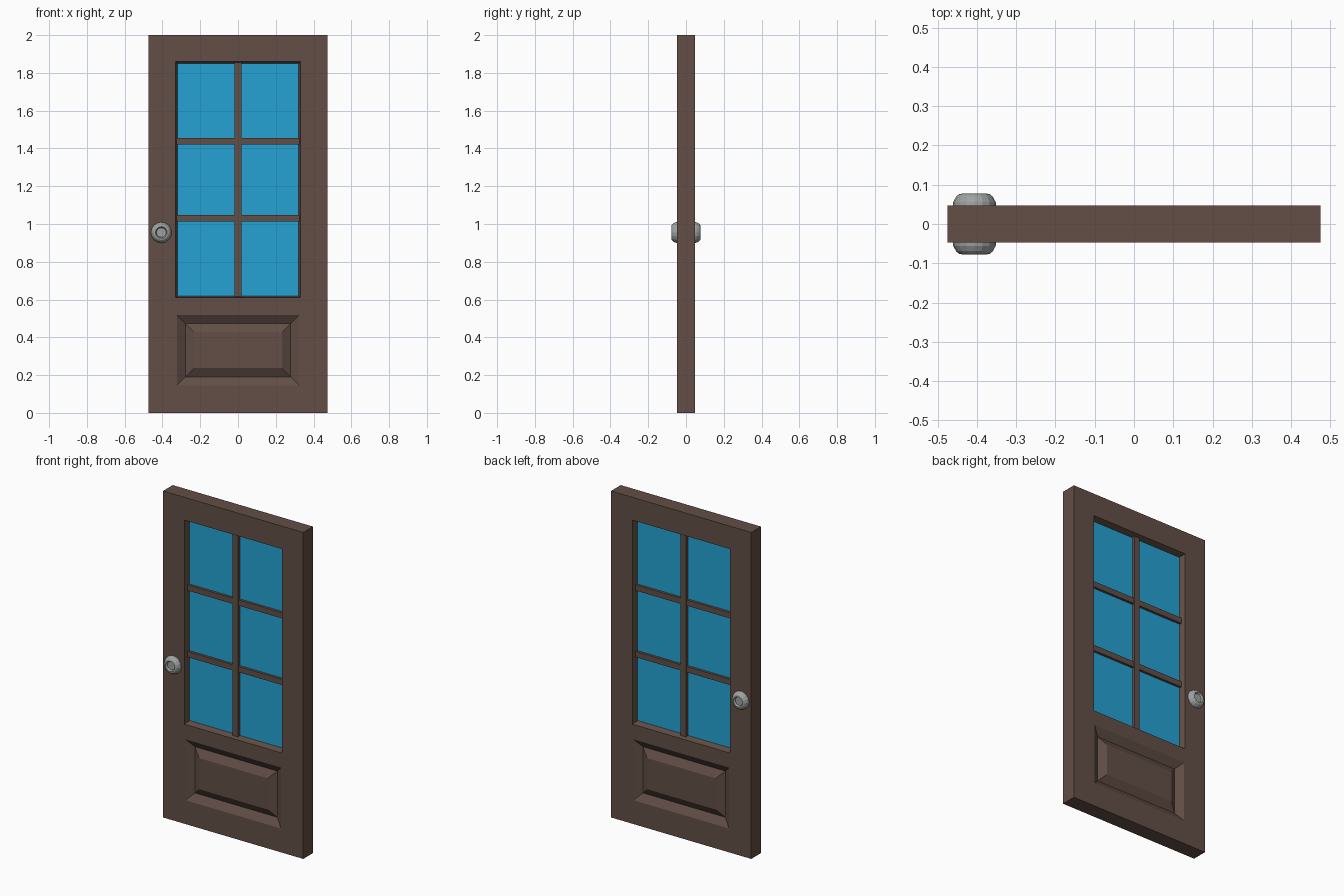
import bpy, bmesh, math

if "Cube" in bpy.data.objects:
    bpy.data.objects.remove(bpy.data.objects["Cube"])


def material(name, rgb):
    m = bpy.data.materials.new(name)
    m.diffuse_color = (*rgb, 1)
    m.use_nodes = True
    m.node_tree.nodes["Principled BSDF"].inputs["Base Color"].default_value = m.diffuse_color
    return m


WOOD = material("brown wood", (0.122, 0.077, 0.061))
GLASS = material("blue glass", (0.018, 0.36, 0.65))
METAL = material("grey metal", (0.34, 0.365, 0.352))


def finish(bm, name, mat):
    bmesh.ops.remove_doubles(bm, verts=bm.verts, dist=0.0002)
    bmesh.ops.recalc_face_normals(bm, faces=bm.faces)
    me = bpy.data.meshes.new(name)
    bm.to_mesh(me)
    bm.free()
    me.materials.append(mat)
    ob = bpy.data.objects.new(name, me)
    bpy.context.collection.objects.link(ob)
    return ob


def box(name, mat, x0, x1, y0, y1, z0, z1):
    bm = bmesh.new()
    bmesh.ops.create_cube(bm, size=1)
    for v in bm.verts:
        v.co.x = (x0 + x1) / 2 + v.co.x * (x1 - x0)
        v.co.y = (y0 + y1) / 2 + v.co.y * (y1 - y0)
        v.co.z = (z0 + z1) / 2 + v.co.z * (z1 - z0)
    return finish(bm, name, mat)


T = 0.047            # half thickness of the door
GT = 0.01            # half thickness of the glass
WIN = (0.331, 0.61, 1.86)      # half width, bottom, top of window opening
PANEL = (0.324, 0.146, 0.519)  # half width, bottom, top of lower panel

# door slab with tapered window opening and grooved panel on both faces
bm = bmesh.new()


def ring(rect, inset, y):
    w, z0, z1 = rect
    w, z0, z1 = w - inset, z0 + inset, z1 - inset
    return [bm.verts.new(p) for p in ((-w, y, z0), (w, y, z0), (w, y, z1), (-w, y, z1))]


def bridge(a, b):
    for i in range(4):
        j = (i + 1) % 4
        bm.faces.new((a[i], a[j], b[j], b[i]))


outers, throats = [], []
for s in (-1, 1):
    loops = [ring(r, 0, s * T) for r in ((0.475, 0, 2), WIN, PANEL)]
    edges = [bm.edges.new((l[i], l[(i + 1) % 4])) for l in loops for i in range(4)]
    bmesh.ops.triangle_fill(bm, edges=edges, use_beauty=True, normal=(0, s, 0))
    throat = ring(WIN, 0.01, s * GT)
    bridge(loops[1], throat)
    groove = ring(PANEL, 0.045, s * (T - 0.03))
    raised = ring(PANEL, 0.091, s * (T - 0.002))
    bridge(loops[2], groove)
    bridge(groove, raised)
    bm.faces.new(raised)
    outers.append(loops[0])
    throats.append(throat)
bridge(*outers)
bridge(*throats)
finish(bm, "door_slab", WOOD)

# glass pane
box("glass_pane", GLASS, -0.323, 0.323, -GT + 0.001, GT - 0.001, 0.618, 1.852)

# glazing bars
M = 0.025
box("vertical_bar", WOOD, -0.019, 0.019, -M, M, 0.615, 1.855)
for i, z in enumerate((1.031, 1.439)):
    box(f"horizontal_bar_{i + 1}", WOOD, -0.325, 0.325, -M + 0.001, M - 0.001, z - 0.0175, z + 0.0175)

# round knobs with dished centres, one on each face
PROFILE = [(0.048, 0.040), (0.055, 0.047), (0.054, 0.056), (0.047, 0.069),
           (0.040, 0.0755), (0.031, 0.0775), (0.025, 0.067)]
N = 16
for s, name in ((-1, "front_knob"), (1, "back_knob")):
    bm = bmesh.new()
    rows = []
    for r, y in PROFILE:
        rows.append([bm.verts.new((-0.406 + r * math.cos(2 * math.pi * k / N), s * y,
                                   0.955 + r * math.sin(2 * math.pi * k / N))) for k in range(N)])
    for a, b in zip(rows, rows[1:]):
        for k in range(N):
            j = (k + 1) % N
            bm.faces.new((a[k], a[j], b[j], b[k]))
    bm.faces.new(rows[0])
    bm.faces.new(rows[-1])
    finish(bm, name, METAL)
